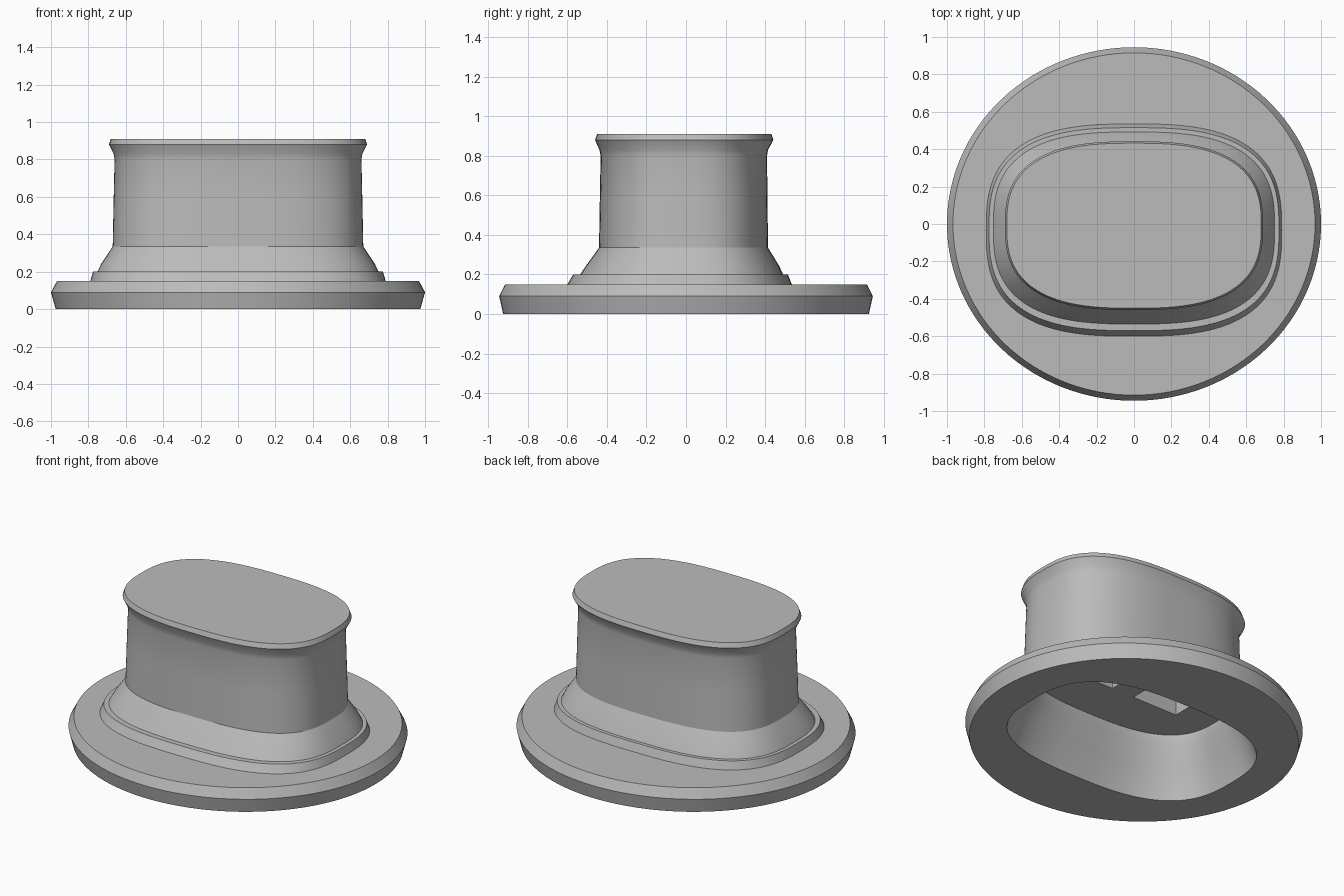
import bpy, bmesh, math

cube = bpy.data.objects.get("Cube")
if cube:
    bpy.data.objects.remove(cube, do_unlink=True)

grey = bpy.data.materials.new("plain_grey")
grey.use_nodes = True
colour = (0.5, 0.5, 0.5, 1)
grey.diffuse_color = colour
grey.node_tree.nodes["Principled BSDF"].inputs["Base Color"].default_value = colour
SIDES = 128


def ring(bm, z, rx, front, back, power):
    """Superellipse loop at height z, reaching from front to back in y."""
    ry, cy = (back - front) / 2, (back + front) / 2
    verts = []
    for i in range(SIDES):
        a = 2 * math.pi * i / SIDES
        c, s = math.cos(a), math.sin(a)
        x = math.copysign(abs(c) ** (2 / power), c) * rx
        y = math.copysign(abs(s) ** (2 / power), s) * ry + cy
        verts.append(bm.verts.new((x, y, z)))
    return verts


def bridge(bm, a, b):
    for i in range(SIDES):
        j = (i + 1) % SIDES
        bm.faces.new((a[i], a[j], b[j], b[i]))


# Profile from the inner ceiling, under the rim, and up to the roof:
# height, half width, front y, back y, roundness
profile = [
    (0.36, 0.63, -0.41, 0.38, 2.8),
    (0.30, 0.64, -0.42, 0.39, 2.8),
    (0.18, 0.70, -0.49, 0.45, 2.8),
    (0.00, 0.75, -0.54, 0.50, 2.8),
    (0.00, 0.975, -0.925, 0.925, 2),
    (0.09, 1.00, -0.945, 0.945, 2),
    (0.15, 0.968, -0.915, 0.915, 2),
    (0.15, 0.79, -0.60, 0.535, 2.8),
    (0.20, 0.775, -0.57, 0.515, 2.8),
    (0.20, 0.752, -0.535, 0.492, 2.8),
    (0.245, 0.73, -0.505, 0.47, 2.8),
    (0.335, 0.67, -0.44, 0.415, 2.8),
    (0.58, 0.665, -0.436, 0.412, 2.75),
    (0.80, 0.66, -0.432, 0.41, 2.7),
    (0.83, 0.665, -0.438, 0.415, 2.7),
    (0.88, 0.69, -0.46, 0.442, 2.7),
    (0.91, 0.68, -0.45, 0.432, 2.7),
]

bm = bmesh.new()
rings = [ring(bm, *p) for p in profile]
for lower, upper in zip(rings, rings[1:]):
    bridge(bm, lower, upper)
bm.faces.new(rings[0])
bm.faces.new(rings[-1])
bmesh.ops.recalc_face_normals(bm, faces=bm.faces)
mesh = bpy.data.meshes.new("flanged_cap")
bm.to_mesh(mesh)
bm.free()
cap = bpy.data.objects.new("flanged_cap", mesh)
bpy.context.collection.objects.link(cap)
mesh.materials.append(grey)

# Two pockets in the inner ceiling, with a bar left between them
for side, name in ((1, "left"), (-1, "right")):
    bpy.ops.mesh.primitive_cube_add(size=1, location=(side * 0.24, 0.08, 0.55))
    cutter = bpy.context.object
    cutter.name = name + "_pocket_cutter"
    cutter.scale = (0.32, 0.36, 0.5)
    cutter.data.materials.append(grey)
    cutter.hide_render = True
    cutter.hide_viewport = True
    cutter.display_type = 'WIRE'
    cut = cap.modifiers.new(name + "_pocket", 'BOOLEAN')
    cut.operation = 'DIFFERENCE'
    cut.solver = 'EXACT'
    cut.object = cutter

# Apply the cuts, then smooth the curved walls and keep edges crisp
bpy.ops.object.select_all(action='DESELECT')
bpy.context.view_layer.objects.active = cap
cap.select_set(True)
for name in ("left_pocket", "right_pocket"):
    bpy.ops.object.modifier_apply(modifier=name)
    bpy.data.objects.remove(bpy.data.objects[name + "_cutter"], do_unlink=True)
bpy.ops.object.shade_smooth_by_angle(angle=math.radians(28))
